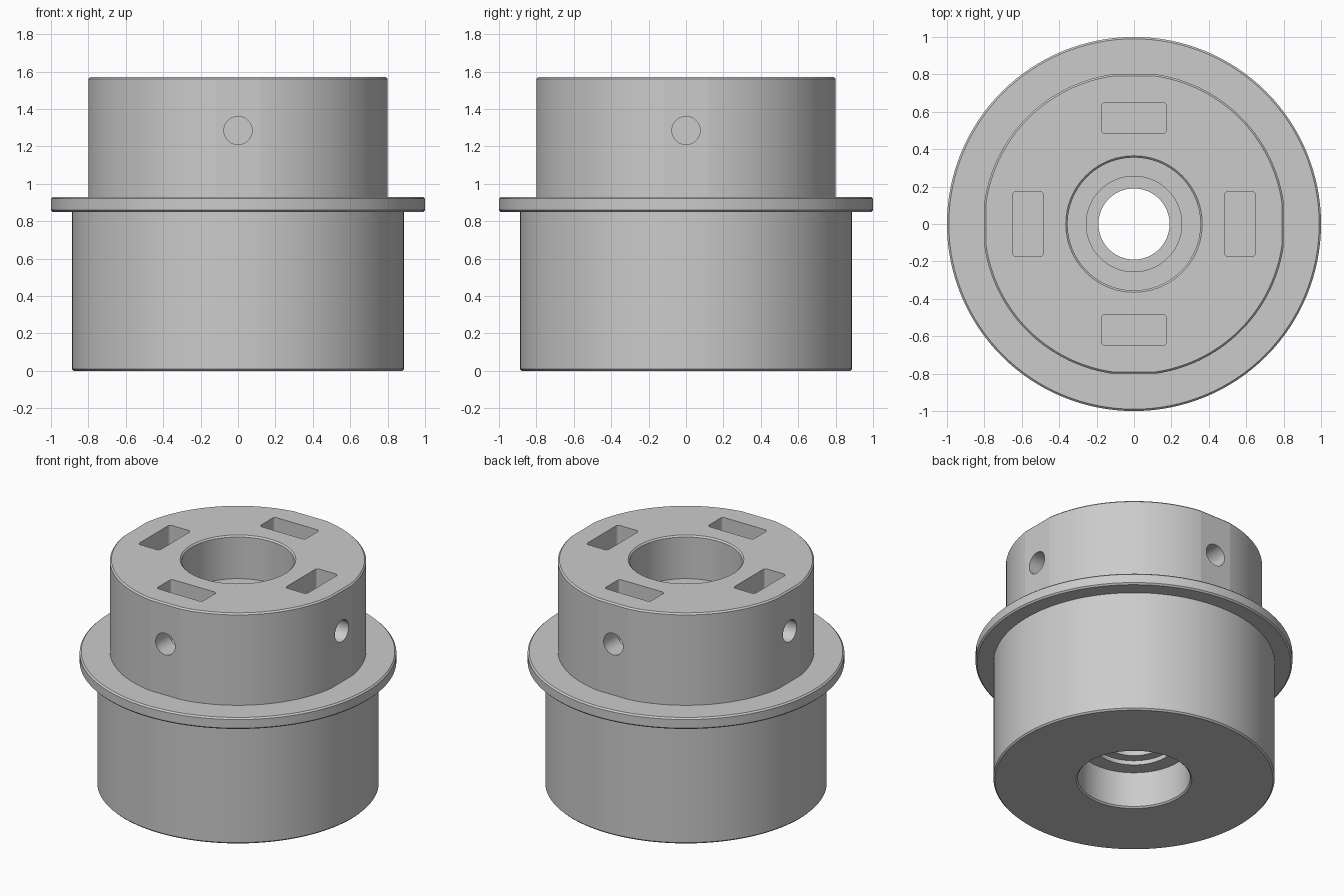
import bpy, bmesh, math
from mathutils import Matrix, Vector

cube = bpy.data.objects.get("Cube")
if cube:
    bpy.data.objects.remove(cube, do_unlink=True)

# Single flat colour
grey = bpy.data.materials.new("light_grey")
grey.use_nodes = True
colour = (0.6, 0.6, 0.6, 1)
grey.diffuse_color = colour
grey.node_tree.nodes["Principled BSDF"].inputs["Base Color"].default_value = colour

TOP, FLANGE_TOP, FLANGE_LOW = 1.57, 0.93, 0.85
BORE, RELIEF, SHAFT = 0.355, 0.255, 0.19
FLAT_INSET = 0.009
C = 0.01  # edge chamfer


def add_object(name, bm):
    bmesh.ops.recalc_face_normals(bm, faces=bm.faces[:])
    mesh = bpy.data.meshes.new(name)
    bm.to_mesh(mesh)
    bm.free()
    mesh.materials.append(grey)
    obj = bpy.data.objects.new(name, mesh)
    bpy.context.collection.objects.link(obj)
    return obj


def lathe(name, profile, segments=128):
    """Revolve a closed (radius, z, has_flats) profile about z."""
    bm = bmesh.new()
    rings = []
    for r, z, flats in profile:
        limit = r - FLAT_INSET if flats else r
        ring = []
        for i in range(segments):
            a = math.tau * i / segments
            x, y = (max(-limit, min(limit, r * f(a))) for f in (math.cos, math.sin))
            ring.append(bm.verts.new((x, y, z)))
        rings.append(ring)
    for k, ring in enumerate(rings):
        nxt = rings[(k + 1) % len(rings)]
        for i in range(segments):
            j = (i + 1) % segments
            bm.faces.new((ring[i], ring[j], nxt[j], nxt[i]))
    return add_object(name, bm)


def around(name, add_part):
    """Four copies of a part, a quarter turn apart, as one cutter."""
    bm = bmesh.new()
    for q in range(4):
        old = set(bm.verts)
        add_part(bm)
        new = [v for v in bm.verts if v not in old]
        bmesh.ops.rotate(bm, verts=new, cent=(0, 0, 0),
                         matrix=Matrix.Rotation(q * math.pi / 2, 3, 'Z'))
    obj = add_object(name, bm)
    obj.hide_render = True
    return obj


def slot(bm):
    low, high = 1.15, TOP + 0.1
    m = Matrix.Translation((0, -0.567, (low + high) / 2)) @ Matrix.Diagonal((0.35, 0.165, high - low, 1))
    verts = bmesh.ops.create_cube(bm, size=1, matrix=m)["verts"]
    edges = {e for v in verts for e in v.link_edges
             if abs(e.verts[0].co.z - e.verts[1].co.z) > 0.1}
    bmesh.ops.bevel(bm, geom=list(edges), offset=0.02, segments=4, profile=0.5, affect='EDGES')


def screw_hole(bm):
    m = Matrix.Translation((0, -0.74, 1.285)) @ Matrix.Rotation(math.pi / 2, 4, 'X')
    bmesh.ops.create_cone(bm, cap_ends=True, segments=64, radius1=0.075, radius2=0.075,
                          depth=0.32, matrix=m)


def cut(obj, cutter):
    mod = obj.modifiers.new("cut", 'BOOLEAN')
    mod.operation, mod.solver, mod.object = 'DIFFERENCE', 'EXACT', cutter
    bpy.context.view_layer.objects.active = obj
    bpy.ops.object.modifier_apply(modifier=mod.name)
    bpy.data.objects.remove(cutter, do_unlink=True)


# Hub: drum, flange, collar with four flats, stepped bore from both ends
drum, flange, collar = 0.888, 1.0, 0.809
hub = lathe("wheel_hub", [
    (BORE + C, 0, False), (drum - C, 0, False), (drum, C, False),
    (drum, FLANGE_LOW, False), (flange - C, FLANGE_LOW, False),
    (flange, FLANGE_LOW + C, False), (flange, FLANGE_TOP - C, False),
    (flange - C, FLANGE_TOP, False), (collar, FLANGE_TOP, True),
    (collar, TOP - C, True), (collar - C, TOP, True),
    (BORE + C, TOP, False), (BORE, TOP - C, False),
    (BORE, 1.27, False), (RELIEF, 1.27, False),
    (RELIEF, 1.24, False), (SHAFT, 1.24, False),
    (SHAFT, 0.285, False), (RELIEF, 0.285, False),
    (RELIEF, 0.255, False), (BORE, 0.255, False), (BORE, C, False)])

# Nut slots in the top and the screw holes that lead into them
cut(hub, around("nut_slot_cutter", slot))
cut(hub, around("screw_hole_cutter", screw_hole))

# Smooth curved walls, crisp edges
bpy.ops.object.select_all(action='DESELECT')
hub.select_set(True)
bpy.context.view_layer.objects.active = hub
bpy.ops.object.shade_smooth_by_angle(angle=math.radians(6))
